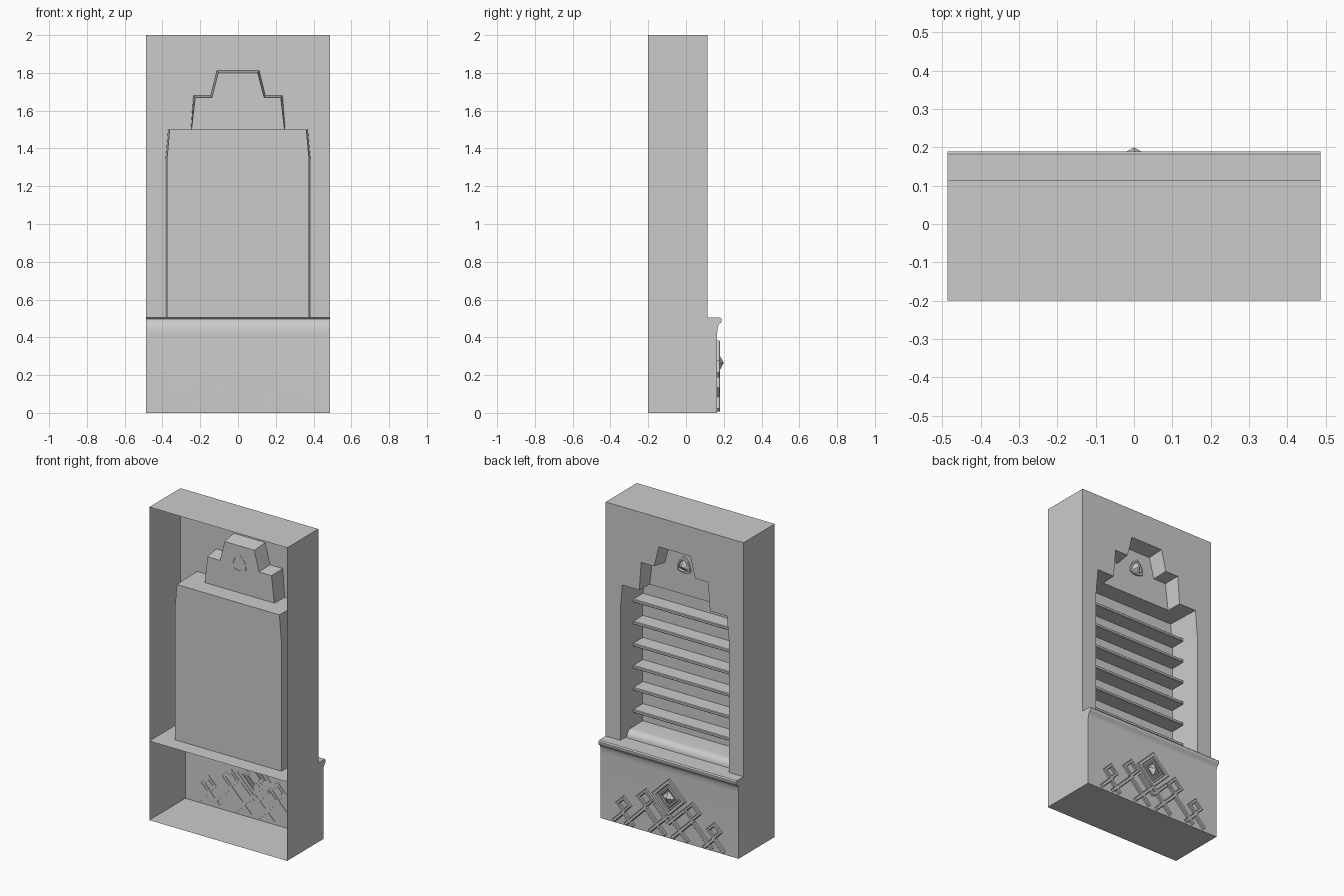
import bpy, bmesh, math

if "Cube" in bpy.data.objects:
    bpy.data.objects.remove(bpy.data.objects["Cube"])

stone = bpy.data.materials.new("stone_grey")
stone.diffuse_color = (0.6, 0.6, 0.6, 1)
stone.use_nodes = True
stone.node_tree.nodes["Principled BSDF"].inputs["Base Color"].default_value = stone.diffuse_color
W, BACK, WALL, LEDGE = 0.487, -0.2, 0.115, 0.505


def make(name, polys, smooth=False):
    """Object from a list of polygons (each a list of xyz points)."""
    bm = bmesh.new()
    for p in polys:
        bm.faces.new([bm.verts.new(v) for v in p])
    bmesh.ops.remove_doubles(bm, verts=bm.verts, dist=0.0004)
    bmesh.ops.dissolve_degenerate(bm, edges=bm.edges, dist=0.0004)
    bmesh.ops.recalc_face_normals(bm, faces=bm.faces)
    me = bpy.data.meshes.new(name)
    bm.to_mesh(me)
    bm.free()
    ob = bpy.data.objects.new(name, me)
    bpy.context.collection.objects.link(ob)
    me.materials.append(stone)
    if smooth:
        bpy.context.view_layer.objects.active = ob
        ob.select_set(True)
        bpy.ops.object.shade_smooth_by_angle(angle=math.radians(35))
        ob.select_set(False)
    return ob


def both(polys):
    return polys + [[(-x, y, z) for x, y, z in reversed(p)] for p in polys]


def sweep(profile, w):
    """Extrude a (y, z) profile across the width."""
    return [[(-w, *a), (w, *a), (w, *b), (-w, *b)] for a, b in zip(profile, profile[1:])]


def span(x, y, z0, z1):
    return [(-x[0], y, z0), (x[0], y, z0), (x[1], y, z1), (-x[1], y, z1)]


# Outer case: sides, bottom, top, and the moulded plinth front
mould = [(0.165, 0), (0.165, 0.42), (0.167, 0.45), (0.173, 0.467), (0.184, 0.477),
         (0.189, 0.485), (0.189, 0.498), (0.182, 0.505), (WALL, LEDGE)]
side = [(BACK, 0)] + mould + [(WALL, 2), (BACK, 2)]
make("case_sides", both([[(W, y, z) for y, z in side]]))
make("case_top", sweep([(BACK, 2), (WALL, 2)], W))
make("case_bottom", sweep([(BACK, 0), (0.165, 0)], W))
make("plinth_front", sweep(mould, W), True)
make("inner_floor", sweep([(BACK, LEDGE), (WALL, LEDGE)], W))

# Niche outlines (half, x z): at the wall face and at the recessed panels
front = [(0.384, LEDGE), (0.384, 1.34), (0.37, 1.5), (0.25, 1.5),
         (0.236, 1.68), (0.145, 1.68), (0.112, 1.813), (0, 1.813)]
rear = [(0.376, LEDGE), (0.376, 1.34), (0.362, 1.5), (0.246, 1.5),
        (0.226, 1.67), (0.138, 1.67), (0.105, 1.8), (0, 1.8)]
DEEP, SHALLOW = -0.1, 0.015

# Wall around the niche
strips = [[(a[0], WALL, a[1]), (W, WALL, a[1]), (W, WALL, b[1]), (b[0], WALL, b[1])]
          for a, b in zip(front, front[1:]) if b[1] > a[1]]
make("niche_wall", both(strips) + [span((W, W), WALL, 1.813, 2)])

# Recess sides: deep below, shallow above
reveal = []
for i, (a, b) in enumerate(zip(front, front[1:])):
    c, d = rear[i], rear[i + 1]
    y = DEEP if i < 3 else SHALLOW
    reveal.append([(a[0], WALL, a[1]), (b[0], WALL, b[1]), (d[0], y, d[1]), (c[0], y, c[1])])
make("niche_reveal", both(reveal))
make("niche_ceiling", sweep([(DEEP, 1.5), (SHALLOW, 1.5)], 0.25))
make("deep_panel", [span((rear[i][0], rear[i + 1][0]), DEEP, rear[i][1], rear[i + 1][1])
                    for i in (0, 1)])
make("crest_panel", [span((rear[i][0], rear[i + 1][0]), SHALLOW, rear[i][1], rear[i + 1][1])
                     for i in (3, 5)])


def bar(name, prof, w):
    """Closed profile swept across, with end caps."""
    return make(name, sweep(prof + prof[:1], w) + [[(s * w, *p) for p in prof] for s in (-1, 1)], True)


# Shelves and the rounded sill
for i in range(6):
    z = 0.66 + i * 0.141
    bar("shelf_%d" % (i + 1), [(DEEP, z - 0.02), (-0.004, z - 0.02), (0, z - 0.016),
                               (0, z - 0.004), (-0.004, z), (DEEP, z)], 0.374)
arc = [(0.02 + 0.045 * math.sin(t * math.pi / 12), LEDGE + 0.045 * math.cos(t * math.pi / 12))
       for t in range(7)]
bar("rounded_sill", [(DEEP, LEDGE), (DEEP, LEDGE + 0.045)] + arc, 0.375)


def ring(sections, apex=None):
    """Skin a stack of equal-length loops, capped or brought to a point."""
    polys = []
    for p, q in zip(sections, sections[1:]):
        n = len(p)
        polys += [[p[i], p[(i + 1) % n], q[(i + 1) % n], q[i]] for i in range(n)]
    top = sections[-1]
    if apex:
        return polys + [[top[i], top[(i + 1) % len(top)], apex] for i in range(len(top))]
    return polys + [top]


# Pointed shield boss on the crest
shield = [(0, 0.055), (0.028, 0.03), (0.044, -0.005), (0.045, -0.036), (0.022, -0.045),
          (0, -0.048), (-0.022, -0.045), (-0.045, -0.036), (-0.044, -0.005), (-0.028, 0.03)]


def loop(k, y):
    return [(x * k, y, 1.69 + z * k) for x, z in shield]


make("crest_boss", ring([loop(1, 0.013), loop(1, 0.028), loop(0.75, 0.03), loop(0.65, 0.022)],
                        (0, 0.05, 1.69)))

# Interlaced raised lozenges on the plinth
Y0, Y1 = 0.162, 0.181


def diamond(cx, cz, r, y):
    return [(cx + r, y, cz), (cx, y, cz + r), (cx - r, y, cz), (cx, y, cz - r)]


def lozenge(name, cx, cz, r, t):
    d = [diamond(cx, cz, k, y) for k, y in
         ((r, Y0), (r, Y1 - 0.004), (r - 0.005, Y1), (r - t + 0.005, Y1), (r - t, Y1 - 0.004), (r - t, Y0))]
    make(name, ring(d)[:-1])


def strap(name, a, b, w=0.011):
    """Flat strap with chamfered edges between two (x, z) points."""
    l = math.hypot(b[0] - a[0], b[1] - a[1])
    nx, nz = -(b[1] - a[1]) / l, (b[0] - a[0]) / l
    prof = [(-w, Y0), (-w, Y1 - 0.004), (-w + 0.004, Y1), (w - 0.004, Y1), (w, Y1 - 0.004), (w, Y0)]
    secs = [[(p[0] + nx * o, y, p[1] + nz * o) for o, y in prof] for p in (a, b)]
    make(name, ring(secs) + [secs[0]])


lozenge("centre_lozenge", 0, 0.265, 0.118, 0.032)
lozenge("centre_inner_lozenge", 0, 0.265, 0.072, 0.02)
make("centre_stud", ring([diamond(0, 0.265, 0.042, Y0), diamond(0, 0.265, 0.042, 0.177)],
                         (0, 0.2, 0.265)))
for s, tag in ((-1, "left"), (1, "right")):
    lozenge("inner_lozenge_" + tag, s * 0.165, 0.215, 0.062, 0.026)
    lozenge("outer_lozenge_" + tag, s * 0.32, 0.135, 0.055, 0.026)
    # legs dropping to the floor, crossing between lozenges
    strap("centre_leg_" + tag, (0, 0.15), (s * 0.135, 0.015))
    strap("inner_long_leg_" + tag, (s * 0.155, 0.165), (s * 0.305, 0.015))
    strap("inner_short_leg_" + tag, (s * 0.175, 0.165), (s * 0.025, 0.015))
    strap("outer_long_leg_" + tag, (s * 0.31, 0.095), (s * 0.39, 0.015))
    strap("outer_short_leg_" + tag, (s * 0.33, 0.095), (s * 0.25, 0.015))
    strap("chevron_" + tag, (0, 0.1), (s * 0.1, 0.2))
